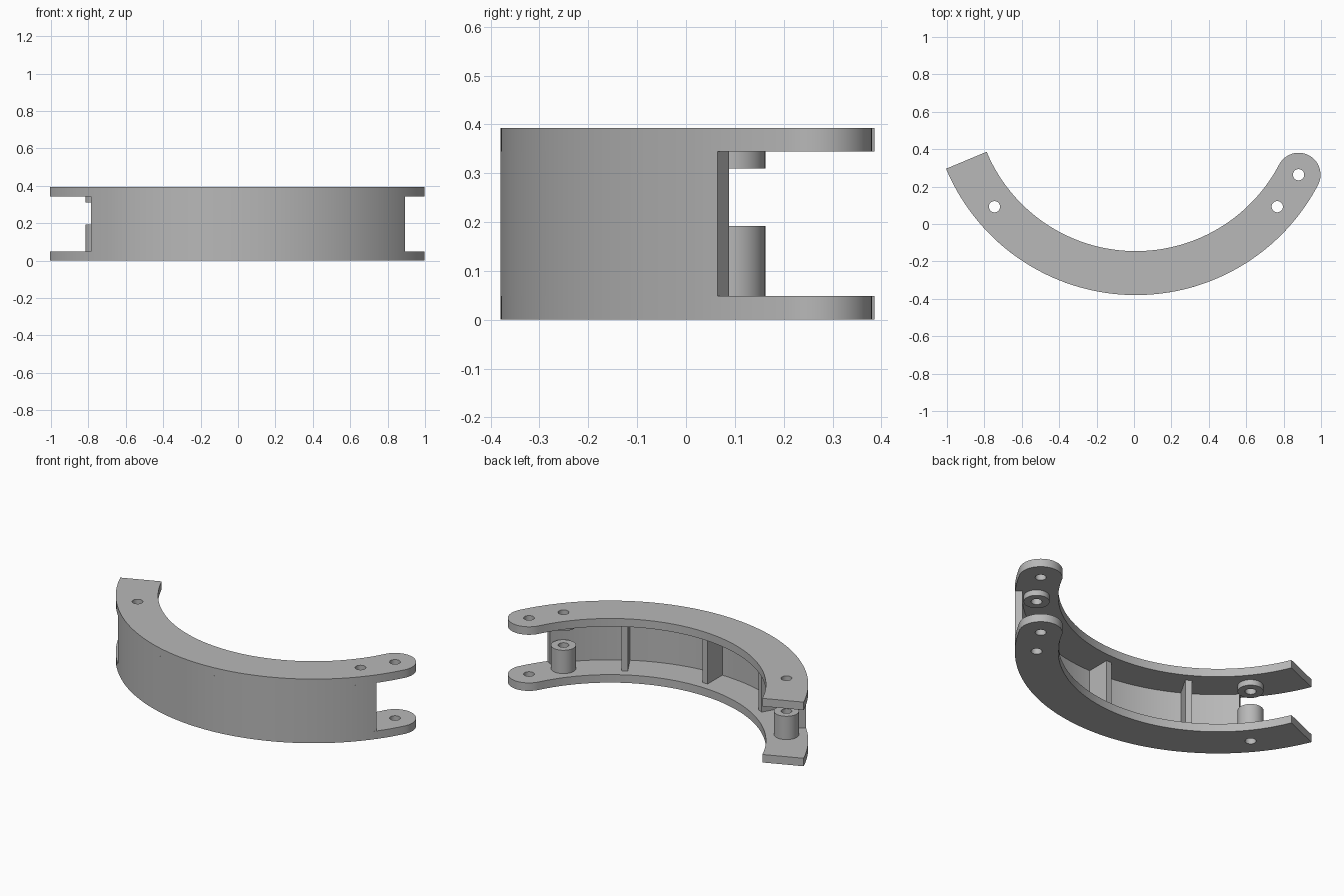
import bpy
import bmesh
from math import cos, sin, radians

if "Cube" in bpy.data.objects:
    bpy.data.objects.remove(bpy.data.objects["Cube"], do_unlink=True)

# Shared dimensions
CX, CY = 0.01, 0.72
R_OUT, R_IN, R_WALL = 1.10, 0.865, 1.06
R_MID = (R_OUT + R_IN) / 2
HEIGHT, PLATE = 0.393, 0.049
TOP = HEIGHT - PLATE
HOLE, BOSS = 0.03, 0.07
LUG, RIGHT_PIN, LEFT_PIN, CUT_END = -27.7, -39.7, -140.3, -157.3

grey = bpy.data.materials.new("plain grey")
grey.use_nodes = True
grey.diffuse_color = (0.48, 0.48, 0.48, 1)
grey.node_tree.nodes["Principled BSDF"].inputs["Base Color"].default_value = (0.48, 0.48, 0.48, 1)


def polar(r, deg):
    return CX + r * cos(radians(deg)), CY + r * sin(radians(deg))


def arc(centre, r, a, b, n):
    steps = [radians(a + (b - a) * i / n) for i in range(n + 1)]
    return [(centre[0] + r * cos(t), centre[1] + r * sin(t)) for t in steps]


def circle(deg, r):
    return arc(polar(R_MID, deg), r, 0, 360, 40)[:-1]


def slab(name, outlines, z0, z1):
    """Extrude filled outlines; inner outlines become holes."""
    curve = bpy.data.curves.new(name, "CURVE")
    curve.dimensions = "2D"
    curve.fill_mode = "BOTH"
    curve.extrude = (z1 - z0) / 2
    for pts in outlines:
        spline = curve.splines.new("POLY")
        spline.points.add(len(pts) - 1)
        for p, (x, y) in zip(spline.points, pts):
            p.co = (x, y, 0, 1)
        spline.use_cyclic_u = True
    ob = bpy.data.objects.new(name, curve)
    bpy.context.collection.objects.link(ob)
    ob.location.z = (z0 + z1) / 2
    bpy.ops.object.select_all(action="DESELECT")
    ob.select_set(True)
    bpy.context.view_layer.objects.active = ob
    bpy.ops.object.convert(target="MESH")
    ob = bpy.context.object
    bm = bmesh.new()
    bm.from_mesh(ob.data)
    bmesh.ops.remove_doubles(bm, verts=bm.verts, dist=0.0001)
    bmesh.ops.recalc_face_normals(bm, faces=bm.faces)
    bm.to_mesh(ob.data)
    bm.free()
    ob.data.materials.clear()
    ob.data.materials.append(grey)
    bpy.ops.object.shade_smooth_by_angle(angle=radians(30))
    return ob


# Curved plates: square cut at one end, rounded lug at the other
outline = arc((CX, CY), R_OUT, CUT_END, LUG, 80)
outline += arc(polar(R_MID, LUG), (R_OUT - R_IN) / 2, LUG, LUG + 180, 28)[1:-1]
outline += arc((CX, CY), R_IN, LUG, CUT_END, 80)
plate = [outline] + [circle(a, HOLE) for a in (LUG, RIGHT_PIN, LEFT_PIN)]
slab("bottom_plate", plate, 0, PLATE)
slab("top_plate", plate, TOP, HEIGHT)

# Outer wall between the plates
wall = arc((CX, CY), R_OUT, -136.3, -36.6, 72) + arc((CX, CY), R_WALL, -36.6, -136.3, 72)
slab("outer_wall", [wall], PLATE, TOP)

# Hollow bosses around the pin holes
for side, a in (("left", RIGHT_PIN), ("right", LEFT_PIN)):
    ring = [circle(a, BOSS), circle(a, HOLE)]
    slab(side + "_lower_boss", ring, PLATE, 0.192)
    slab(side + "_upper_boss", ring, 0.31, TOP)

# Radial stiffening ribs
for i, a in enumerate((-60, -90, -120)):
    dx, dy = -sin(radians(a)) * 0.018, cos(radians(a)) * 0.018
    (x0, y0), (x1, y1) = polar(0.918, a), polar(R_WALL + 0.01, a)
    rib = [(x0 - dx, y0 - dy), (x1 - dx, y1 - dy), (x1 + dx, y1 + dy), (x0 + dx, y0 + dy)]
    slab("rib_%d" % (i + 1), [rib], PLATE, TOP)
